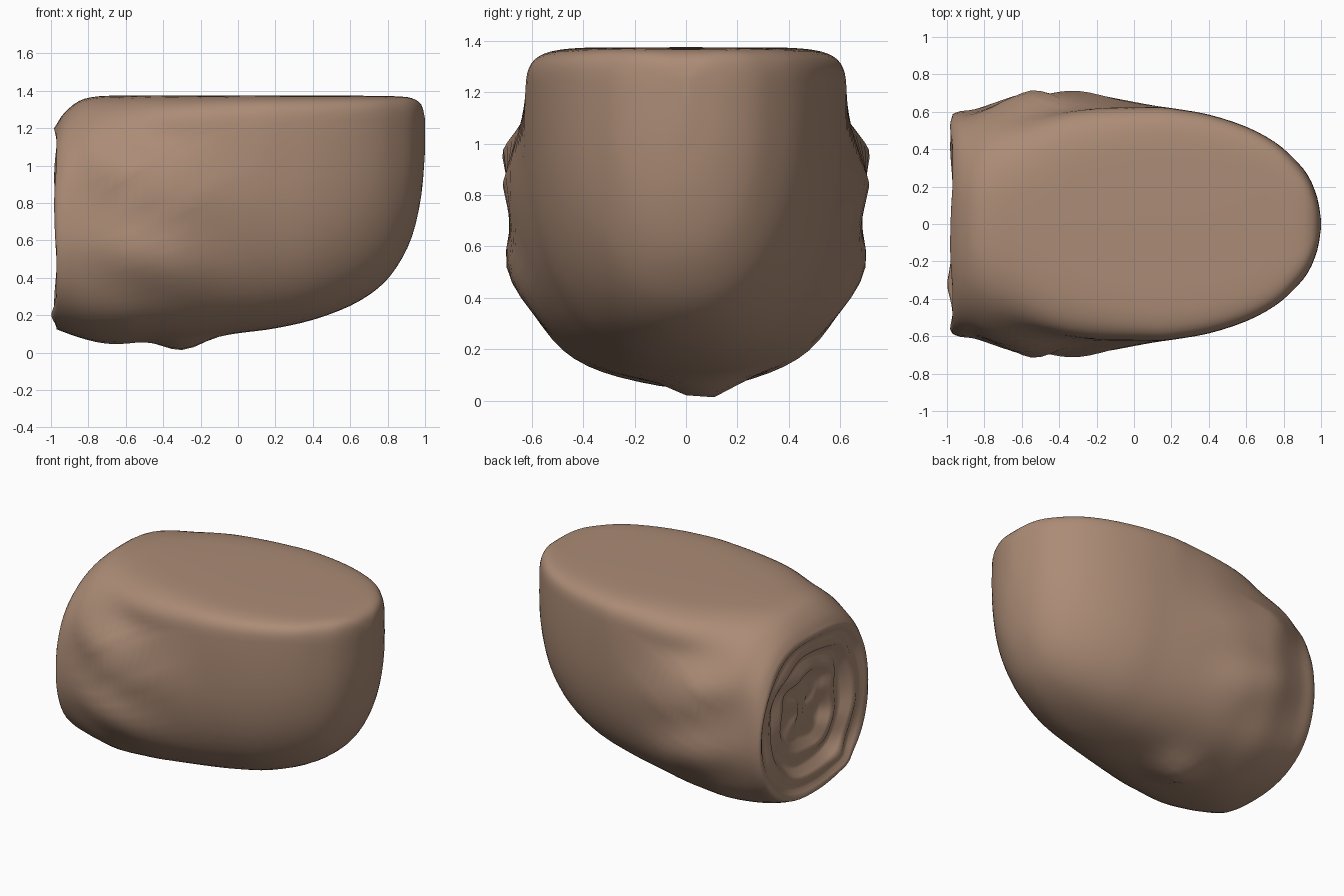
import bpy, bmesh
from math import sin, cos, pi, exp

SEGS, SUB = 64, 3

# Cross-sections along x: x, half width, mid height, bottom, top, top and bottom squareness
rows = [
    (1.0, 0.02, 1.15, 1.08, 1.25, 4, 2.2),
    (0.98, 0.14, 1.12, 0.84, 1.325, 4, 2.2),
    (0.93, 0.26, 1.1, 0.62, 1.36, 5, 2.2),
    (0.85, 0.355, 1.1, 0.46, 1.37, 6, 2.3),
    (0.75, 0.44, 1.1, 0.345, 1.372, 7, 2.3),
    (0.6, 0.52, 1.1, 0.25, 1.374, 7, 2.4),
    (0.4, 0.585, 1.08, 0.175, 1.375, 7, 2.5),
    (0.2, 0.62, 1.05, 0.13, 1.375, 7, 2.5),
    (0.05, 0.645, 1.0, 0.11, 1.375, 7, 2.5),
    (-0.1, 0.67, 0.95, 0.095, 1.375, 6.5, 2.5),
    (-0.3, 0.70, 0.85, 0.08, 1.375, 5.5, 2.5),
    (-0.45, 0.705, 0.8, 0.075, 1.375, 4.5, 2.5),
    (-0.6, 0.69, 0.75, 0.07, 1.374, 3.5, 2.5),
    (-0.75, 0.64, 0.7, 0.07, 1.37, 2.9, 2.4),
    (-0.85, 0.61, 0.68, 0.085, 1.345, 2.6, 2.4),
    (-0.93, 0.60, 0.67, 0.11, 1.28, 2.5, 2.4),
    (-0.97, 0.585, 0.67, 0.125, 1.22, 2.4, 2.4),
]


def catmull(a, b, c, d, t):
    return 0.5 * (2*b + (c-a)*t + (2*a-5*b+4*c-d)*t*t + (3*b-a-3*c+d)*t**3)


def section(row):
    x, w, zc, zb, zt, nt, nb = row
    lump = exp(-((x + 0.5) / 0.33) ** 2)
    pts = []
    for i in range(SEGS):
        a = 2 * pi * i / SEGS
        c, s = cos(a), sin(a)
        n, h = (nt, zt - zc) if s >= 0 else (nb, zc - zb)
        y = w * abs(c) ** (2 / n) * (1 if c >= 0 else -1)
        z = zc + h * abs(s) ** (2 / n) * (1 if s >= 0 else -1)
        # Uneven bulges on the flanks, narrowing towards the flat top
        y *= 1 + lump * abs(c) ** 0.7 * 0.03 * sin(14 * z + 2.8 + 4 * x)
        t = min(max((z - 0.92) / 0.26, 0), 1)
        t = t * t * (3 - 2 * t)
        y *= 1 + t * (min(w, 0.625) / w - 1)
        # Off-centre knob underneath
        if s < 0:
            z -= 0.075 * exp(-((y - 0.07) / 0.14) ** 2 - ((x + 0.3) / 0.15) ** 2)
            z -= 0.025 * exp(-((y - 0.05) / 0.2) ** 2 - ((x + 0.65) / 0.15) ** 2)
        pts.append((x, y, z))
    return pts


rings = []
for k in range(len(rows) - 1):
    p = [rows[min(max(k + j, 0), len(rows) - 1)] for j in (-1, 0, 1, 2)]
    for j in range(SUB):
        rings.append(section([catmull(*v, j / SUB) for v in zip(*p)]))
rings.append(section(rows[-1]))

# Sunken end with irregular concentric ridges: scale, x
rim = rings[-1]
for f, x in ((0.97, -0.975), (0.93, -0.965), (0.89, -0.945), (0.84, -0.945), (0.79, -0.96),
             (0.73, -0.945), (0.67, -0.90), (0.60, -0.895), (0.53, -0.92), (0.46, -0.91),
             (0.39, -0.87), (0.30, -0.865), (0.2, -0.875), (0.1, -0.87)):
    ring = []
    for i, (_, y, z) in enumerate(rim):
        a = 2 * pi * i / SEGS
        wob = 1 + (1 - f) * (0.10 * sin(3 * a + 1) + 0.06 * sin(7 * a + 6 * f))
        ring.append((x + 0.008 * sin(5 * a + 9 * f),
                     y * f * wob, 0.67 + (z - 0.67) * f * wob))
    rings.append(ring)

# Small knob on the lower edge of the sunken end
for ring in rings:
    for i, (x, y, z) in enumerate(ring):
        if x < -0.9:
            g = exp(-((y + 0.3) ** 2 + (z - 0.25) ** 2) / 0.006)
            ring[i] = (x - 0.025 * g, y, z)

bm = bmesh.new()
loops = [[bm.verts.new(p) for p in r] for r in rings]
for r0, r1 in zip(loops, loops[1:]):
    for i in range(SEGS):
        j = (i + 1) % SEGS
        bm.faces.new((r0[i], r0[j], r1[j], r1[i]))
bm.faces.new(loops[0])
bm.faces.new(loops[-1])
bmesh.ops.recalc_face_normals(bm, faces=bm.faces)
for face in bm.faces:
    face.smooth = True
mesh = bpy.data.meshes.new("stump")
bm.to_mesh(mesh)
bm.free()

# Brown colour
mat = bpy.data.materials.new("brown")
mat.diffuse_color = (0.41, 0.26, 0.18, 1)
mesh.materials.append(mat)
bpy.context.collection.objects.link(bpy.data.objects.new("stump", mesh))
